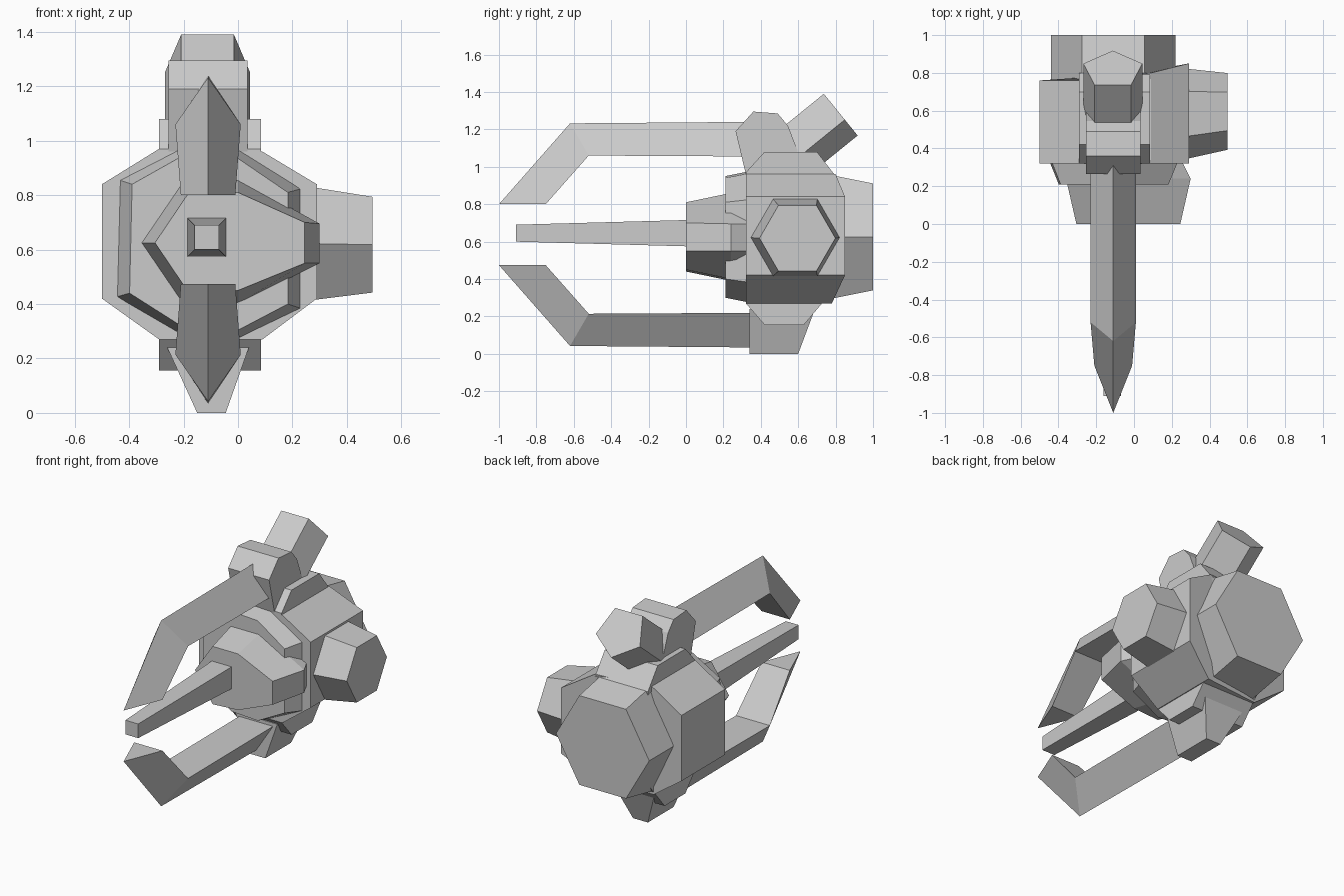
import bpy, bmesh
from math import sin, cos, radians
from mathutils import Vector

if "Cube" in bpy.data.objects:
    bpy.data.objects.remove(bpy.data.objects["Cube"])

CX, CZ = -0.11, 0.625   # main axis of the device


def loft(name, rings):
    """Join equal-length closed rings of points into a capped flat-faced solid."""
    bm = bmesh.new()
    vs = [[bm.verts.new(p) for p in r] for r in rings]
    n = len(vs[0])
    for a, b in zip(vs, vs[1:]):
        for i in range(n):
            j = (i + 1) % n
            bm.faces.new((a[i], a[j], b[j], b[i]))
    bm.faces.new(vs[0])
    bm.faces.new(vs[-1])
    bmesh.ops.recalc_face_normals(bm, faces=bm.faces)
    me = bpy.data.meshes.new(name)
    bm.to_mesh(me)
    bm.free()
    ob = bpy.data.objects.new(name, me)
    bpy.context.collection.objects.link(ob)
    return ob


def at_y(y, outline):
    return [(x, y, z) for x, z in outline]


def at_x(x, outline):
    return [(x, y, z) for y, z in outline]


def ngon(n, rx, rz, cx, cz, start=0):
    return [(cx + rx * cos(radians(start + 360 * i / n)),
             cz + rz * sin(radians(start + 360 * i / n))) for i in range(n)]


# Rear housing: tapering hexagon
loft("rear_housing", [at_y(0.4, ngon(6, 0.33, 0.42, CX, CZ)),
                      at_y(0.75, ngon(6, 0.33, 0.388, CX, CZ)),
                      at_y(1.0, ngon(6, 0.33, 0.33, CX, CZ))])

# Collar: wide outer shell, with a back edge deeper on the right
shell = [(-0.50, 0.42), (-0.50, 0.84), (-0.29, 0.97), (0.09, 0.96),
         (0.29, 0.84), (0.29, 0.42), (0.09, 0.27), (-0.29, 0.27)]
depth = [0.76, 0.76, 0.76, 0.80, 0.85, 0.85, 0.78, 0.74]
loft("collar_shell", [at_y(0.32, shell),
                      [(x, d, z) for (x, z), d in zip(shell, depth)]])

# Collar: raised centre band with chamfered corners
band = [(0.32, 0.27), (0.32, 0.97), (0.42, 1.08), (0.70, 1.08),
        (0.80, 0.95), (0.77, 0.32), (0.63, 0.155), (0.42, 0.155)]
loft("collar_band", [at_x(-0.29, band), at_x(0.085, band)])

# Front housing
front = [(-0.42, 0.44), (-0.41, 0.84), (-0.20, 0.95), (0.0, 0.94),
         (0.205, 0.81), (0.205, 0.40), (0.0, 0.30), (-0.20, 0.31)]
wide = [(CX + (x - CX) * 1.1, CZ + (z - CZ) * 1.08) for x, z in front]
slim = [(CX + (x - CX) * 0.93, z) for x, z in front]
loft("front_housing", [at_y(0.21, slim), at_y(0.34, wide)])

# Nose block
nose = [(-0.305, 0.625), (-0.18, 0.81), (0.0, 0.81), (0.245, 0.70),
        (0.245, 0.55), (0.0, 0.45), (-0.18, 0.44)]
nose_base = [(-0.36, 0.625), (-0.20, 0.86), (0.0, 0.86), (0.30, 0.695),
             (0.30, 0.55), (0.0, 0.40), (-0.20, 0.39)]
loft("nose_block", [at_y(0.0, nose), at_y(0.24, nose_base),
                    [(x * 0.85, 0.33, z) for x, z in nose_base]])

# Barrel: tapered square bar
loft("barrel", [at_y(-0.91, ngon(4, 0.064, 0.064, -0.115, 0.645, 45)),
                at_y(0.02, ngon(4, 0.1, 0.1, -0.115, 0.645, 45))])

# Prongs: ridged triangular bars, mirrored above and below the barrel
# columns: ridge y, ridge z, base y, base z, half width
prong = [(0.36, 1.24, 0.36, 1.055, 0.12),
         (-0.62, 1.232, -0.52, 1.06, 0.12),
         (-1.0, 0.80, -0.75, 0.80, 0.10)]
for name, flip in (("upper_prong", False), ("lower_prong", True)):
    rings = []
    for ry, rz, by, bz, w in prong:
        if flip:
            rz, bz = 1.274 - rz, 1.274 - bz
        rings.append([(CX, ry, rz), (CX + w, by, bz), (CX - w, by, bz)])
    loft(name, rings)

# Upper prong mount
mount = [(0.32, 0.96), (0.265, 1.19), (0.36, 1.295), (0.49, 1.285),
         (0.545, 1.22), (0.63, 1.0)]
loft("upper_mount", [at_x(-0.255, mount), at_x(0.035, mount)])

# Lower prong mount: wedge narrowing to the bottom
loft("lower_mount", [
    [(-0.15, 0.34, 0), (-0.045, 0.34, 0), (-0.045, 0.60, 0), (-0.15, 0.60, 0)],
    [(-0.26, 0.34, 0.24), (0.04, 0.34, 0.24), (0.04, 0.69, 0.24), (-0.26, 0.69, 0.24)]])

# Sight: slanted pentagonal tube
down = Vector((0, 0.18, -0.222)).normalized()
axis = Vector((0, -0.222, -0.18)).normalized()
top = Vector((CX - 0.002, 0.737, 1.39))
end = [top + Vector((x, 0, 0)) + down * s for x, s in
       ((-0.097, 0), (0.097, 0), (0.156, 0.178), (0, 0.287), (-0.156, 0.178))]
loft("sight_tube", [end, [p + axis * 0.36 for p in end]])

# Side drum: tapered hexagon on the right
loft("side_drum", [at_x(0.27, ngon(6, 0.24, 0.24, 0.583, 0.622)),
                   at_x(0.495, ngon(6, 0.203, 0.203, 0.596, 0.618))])
